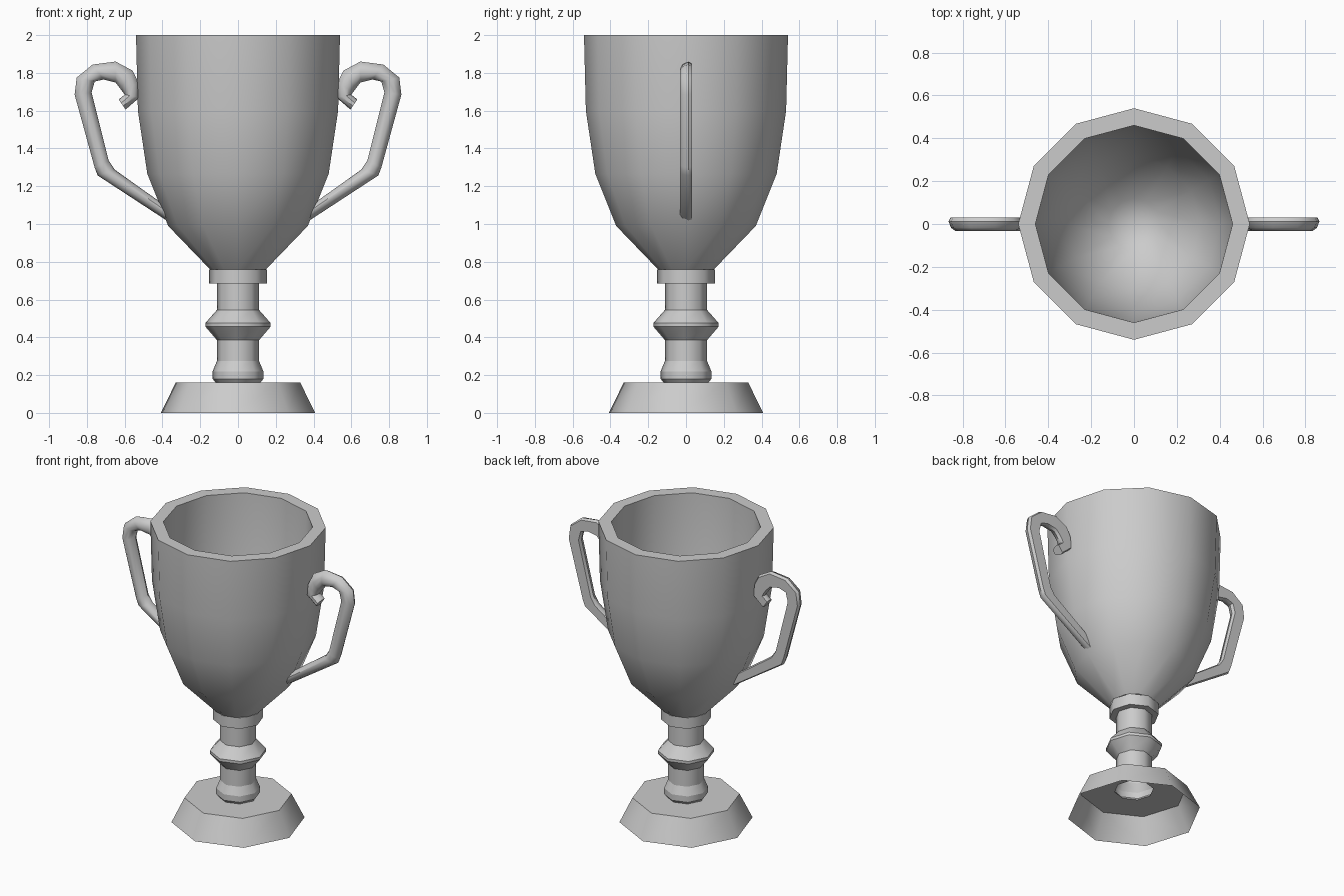
import bpy, bmesh
from math import sin, cos, tau, radians

if "Cube" in bpy.data.objects:
    bpy.data.objects.remove(bpy.data.objects["Cube"])


def finish(name, bm):
    bmesh.ops.remove_doubles(bm, verts=bm.verts, dist=0.0005)
    me = bpy.data.meshes.new(name)
    bm.to_mesh(me)
    bm.free()
    ob = bpy.data.objects.new(name, me)
    bpy.context.collection.objects.link(ob)
    return ob


def skin(bm, rings, closed=True):
    """Bridge consecutive rings of vertices with smooth quads."""
    n = len(rings[0])
    for a, b in zip(rings, rings[1:]):
        for i in range(n):
            j = (i + 1) % n
            bm.faces.new((a[i], a[j], b[j], b[i])).smooth = True


def lathe(name, profile, sides, turn, sharp):
    """Revolve (radius, z) points; rings listed in sharp get hard edges."""
    bm = bmesh.new()
    rings = []
    for r, z in profile:
        rings.append([bm.verts.new((r * cos(turn + tau * i / sides),
                                    r * sin(turn + tau * i / sides), z))
                      for i in range(sides)])
    skin(bm, rings)
    for k in sharp:
        for i in range(sides):
            e = bm.edges.get((rings[k][i], rings[k][(i + 1) % sides]))
            e.smooth = False
    return finish(name, bm)


# Twelve-sided bowl: outer wall up, rim, inner wall down to the middle
cup = [(0.148, 0.76), (0.37, 0.99), (0.48, 1.265), (0.53, 1.60), (0.54, 2.0),
       (0.46, 2.0), (0.452, 1.60), (0.405, 1.29), (0.31, 1.05), (0.12, 0.85),
       (0, 0.82)]
lathe("cup_bowl", cup, 12, 0, [0, 4, 5])

# Eight-sided stem and hollow foot, open underneath
stem = [(0.41, 0), (0.33, 0.162), (0.12, 0.162), (0.135, 0.18), (0.135, 0.22),
        (0.112, 0.275), (0.112, 0.385), (0.174, 0.457), (0.174, 0.475),
        (0.112, 0.545), (0.112, 0.685), (0.153, 0.685), (0.153, 0.76),
        (0.10, 0.76)]
lathe("stem_and_foot", stem, 8, radians(40), range(len(stem)))

# Scroll handle: outer and inner outline pairs (x, z, x, z) from root to curl
pairs = [(0.362, 1.008, 0.42, 1.122), (0.743, 1.257, 0.653, 1.288),
         (0.759, 1.299, 0.685, 1.336), (0.865, 1.685, 0.775, 1.696),
         (0.854, 1.775, 0.759, 1.754), (0.77, 1.844, 0.712, 1.765),
         (0.648, 1.86, 0.648, 1.749), (0.558, 1.812, 0.622, 1.715),
         (0.526, 1.749, 0.611, 1.70), (0.521, 1.67, 0.60, 1.685),
         (0.595, 1.606, 0.632, 1.659)]
# Cross-section (position across, y): rounded front, flat back
section = [(-1, 0.012), (-0.75, -0.018), (-0.3, -0.032), (0.3, -0.032),
           (0.75, -0.018), (1, 0.012), (0.8, 0.031), (-0.8, 0.031)]
bm = bmesh.new()
rings = []
for ox, oz, ix, iz in pairs:
    ring = []
    for t, y in section:
        f = (t + 1) / 2
        ring.append(bm.verts.new((ox + (ix - ox) * f, y, oz + (iz - oz) * f)))
    rings.append(ring)
skin(bm, rings)
bm.faces.new(rings[0])
bm.faces.new(rings[-1])
bmesh.ops.recalc_face_normals(bm, faces=bm.faces)
for e in bm.edges:
    if e.calc_face_angle(0) > radians(42):
        e.smooth = False
handles = finish("scroll_handles", bm)
handles.modifiers.new("mirror", "MIRROR").use_axis[0] = True
